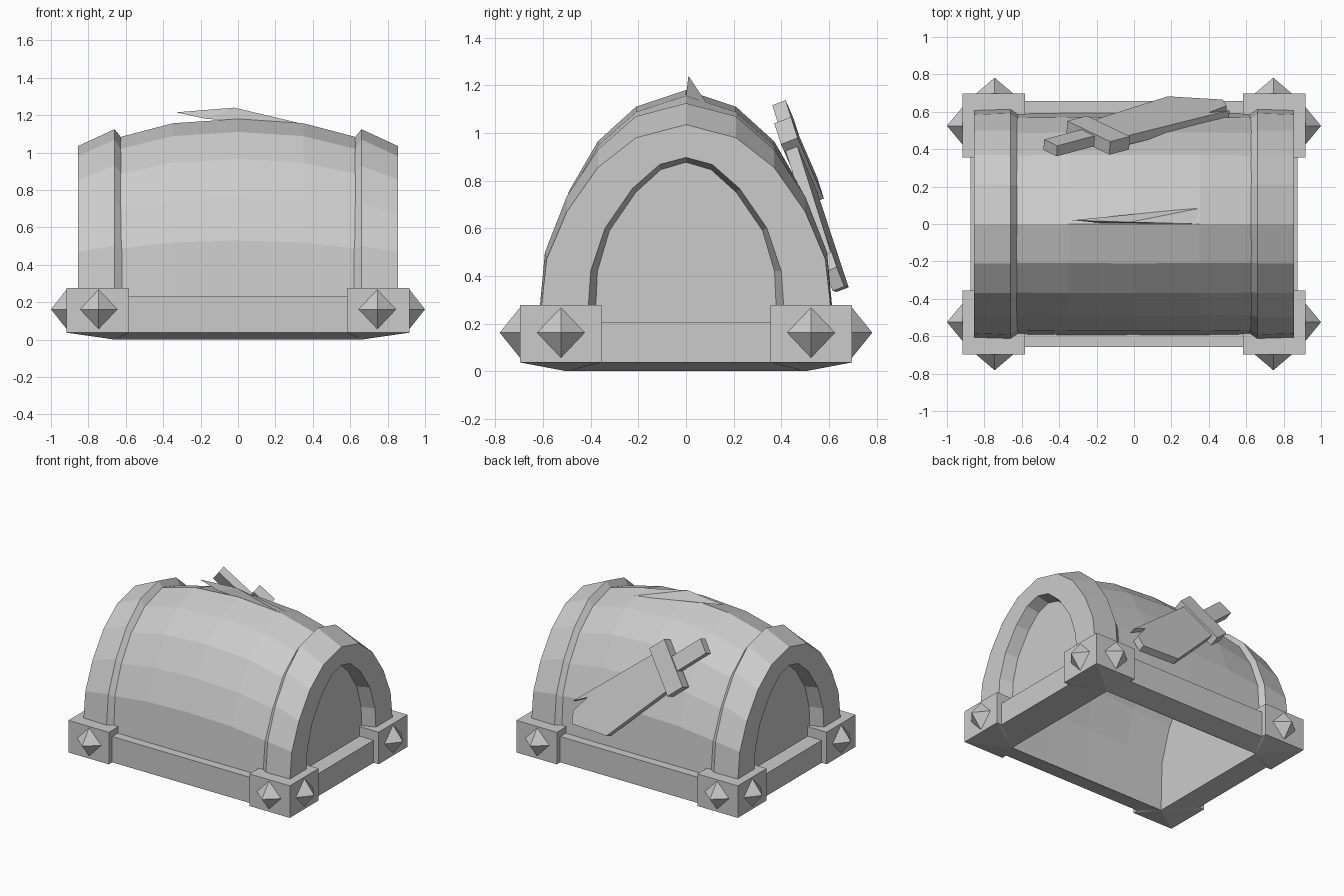
import bpy
import bmesh
from mathutils import Vector

cube = bpy.data.objects.get("Cube")
if cube:
    bpy.data.objects.remove(cube, do_unlink=True)

grey = bpy.data.materials.new("plain grey")
grey.use_nodes = True
colour = (0.6, 0.6, 0.6, 1)
grey.diffuse_color = colour
grey.node_tree.nodes["Principled BSDF"].inputs["Base Color"].default_value = colour

SIGNS = [(sx, sy) for sx in (-1, 1) for sy in (-1, 1)]


def make(name, verts, faces, face_down=False, inward=False):
    bm = bmesh.new()
    vs = [bm.verts.new(v) for v in verts]
    for f in faces:
        bm.faces.new([vs[i] for i in f])
    bmesh.ops.remove_doubles(bm, verts=bm.verts, dist=0.0001)
    bmesh.ops.recalc_face_normals(bm, faces=bm.faces)
    bm.normal_update()
    for f in bm.faces:
        if inward or (face_down and f.normal.z > 0):
            f.normal_flip()
    mesh = bpy.data.meshes.new(name)
    bm.to_mesh(mesh)
    bm.free()
    mesh.materials.append(grey)
    ob = bpy.data.objects.new(name, mesh)
    bpy.context.collection.objects.link(ob)
    return ob


def prism(name, outline, place, low, high):
    """Extrude a flat outline between two heights, placed by a function."""
    n = len(outline)
    verts = [place(a, b, h) for h in (low, high) for a, b in outline]
    faces = [range(n), range(n, 2 * n)]
    faces += [(i, (i + 1) % n, (i + 1) % n + n, i + n) for i in range(n)]
    return make(name, verts, faces)


def flat(x, y, z):
    return (x, y, z)


def rect(a0, a1, b0, b1):
    return [(a0, b0), (a1, b0), (a1, b1), (a0, b1)]


def arch(half):
    """Mirror a half profile, listed from the crown down, into a full arch."""
    return [(-y, z) for y, z in half[:0:-1]] + half


def loft(rows):
    n = len(rows[0])
    verts = [p for row in rows for p in row]
    faces = [(k * n + i, k * n + i + 1, k * n + n + i + 1, k * n + n + i)
             for k in range(len(rows) - 1) for i in range(n - 1)]
    return verts, faces


def tunnel(name, half, stations, inward=False):
    """Arched tunnel with flat ends; each station gives x and a height scale."""
    rows = [[(x, y * (.9 + .1 * s), z * s) for y, z in arch(half)] for x, s in stations]
    verts, faces = loft(rows)
    n = len(rows[0])
    faces += [range(n), range(len(verts) - n, len(verts))]
    make(name, verts, faces, inward=inward)


# Bulging barrel and the hollow lining inside it
outer_half = [(0, 1.18), (.21, 1.11), (.37, .965), (.49, .758), (.572, .53), (.597, .2)]
lining_half = [(0, 1.04), (.17, .98), (.305, .86), (.42, .66), (.495, .4), (.505, 0)]
bulge = [(-.62, .92), (-.35, .98), (0, 1), (.35, .98), (.62, .92)]
tunnel("barrel_shell", outer_half, [(-.76, .875)] + bulge + [(.76, .875)])
tunnel("barrel_lining", lining_half, [(-.66, .91)] + bulge[1:-1] + [(.66, .91)], inward=True)

# Thick arched bands with a recessed opening
inner_half = [(0, 1.075), (.205, 1.01), (.36, .885), (.482, .69), (.567, .48), (.592, .2)]
ridge_half = [(0, 1.125), (.21, 1.07), (.37, .93), (.5, .735), (.592, .5), (.62, .2)]
end_half = [(0, 1.035), (.21, .98), (.37, .855), (.5, .67), (.585, .47), (.615, .2)]
lip_half = [(0, .897), (.11, .868), (.225, .767), (.34, .6), (.4, .42), (.415, .2)]
recess_half = [(0, .876), (.105, .845), (.21, .75), (.32, .59), (.37, .42), (.38, .2)]
for side, name in ((-1, "right_band"), (1, "left_band")):
    rows = [[(side * x, y, z) for y, z in arch(h)] for x, h in
            ((.62, inner_half), (.66, ridge_half), (.855, end_half),
             (.855, lip_half), (.755, recess_half))]
    make(name, *loft(rows))

# Base rails
for s, fb, lr in ((-1, "front", "right"), (1, "back", "left")):
    prism(fb + "_rail", rect(-.6, .6, s * .57, s * .657), flat, .037, .23)
    prism(lr + "_rail", rect(s * .74, s * .875, -.4, .4), flat, .037, .205)

# Corner blocks, wrapped around the barrel, and their pointed studs
block = [(.74, .355), (.917, .355), (.917, .697), (.582, .697), (.582, .57), (.74, .57)]


def stud(name, base, out, across):
    up = Vector((0, 0, .105))
    base, out, across = Vector(base), Vector(out), Vector(across)
    ring = [base + across, base + up, base - across, base - up]
    make(name, ring + [base + out],
         [(0, 1, 2, 3)] + [(i, (i + 1) % 4, 4) for i in range(4)])


for sx, sy in SIGNS:
    tag = ("front_" if sy < 0 else "back_") + ("right" if sx < 0 else "left")
    prism(tag + "_block", [(x * sx, y * sy) for x, y in block], flat, .037, .277)
    stud(tag + "_end_stud", (sx * .917, sy * .525, .162), (sx * .083, 0, 0), (0, .1, 0))
    stud(tag + "_long_stud", (sx * .745, sy * .697, .162), (0, sy * .085, 0), (.1, 0, 0))

# Sloping underside ring that follows the rails and blocks
verts, faces = [], []
outer = [(.875, .355), (.917, .355), (.917, .697), (.582, .697), (.582, .657)]
for sx, sy in SIGNS:
    k = len(verts)
    verts.append((sx * .66, sy * .5, 0))
    verts += [(sx * x, sy * y, .037) for x, y in outer]
    faces += [(k, k + i, k + i + 1) for i in range(1, 5)]
m = len(outer) + 1
for a, b, edge in ((0, 1, 1), (2, 3, 1), (0, 2, 5), (1, 3, 5)):
    faces.append((a * m, b * m, b * m + edge, a * m + edge))
make("underside_ring", verts, faces, face_down=True)

# The lining tunnel is open underneath, so its floor is only the ring
lining = bpy.data.objects["barrel_lining"].data
bm = bmesh.new()
bm.from_mesh(lining)
floor = [f for f in bm.faces if f.calc_center_median().z < .01]
bmesh.ops.delete(bm, geom=floor, context='FACES')
bm.to_mesh(lining)
bm.free()

# Broken sword lying against the back of the barrel
origin = Vector((-.195, .474, .878))
along = Vector((.753, .2, -.627)).normalized()
across = Vector((.637, -.307, .708)).normalized()
outward = across.cross(along).normalized()


def on_sword(s, t, h):
    return origin + along * s + across * t + outward * h


blade = [(0, .14), (.8, .16), (.68, .125), (.83, .1), (.87, .02), (.65, -.18), (0, -.13)]
prism("sword_blade", blade, on_sword, -.028, .025)
prism("sword_guard", rect(-.07, .07, -.175, .185), on_sword, -.035, .04)
prism("sword_grip", rect(-.335, 0, -.055, .055), on_sword, -.03, .03)

# Raised splinter along the crown
make("crown_splinter",
     [(-.33, .02, 1.215), (-.02, .01, 1.24), (.36, 0, 1.15), (.38, .09, 1.12), (-.17, .005, 1.18)],
     [(0, 1, 3), (1, 2, 3), (0, 4, 1), (4, 2, 1)])
